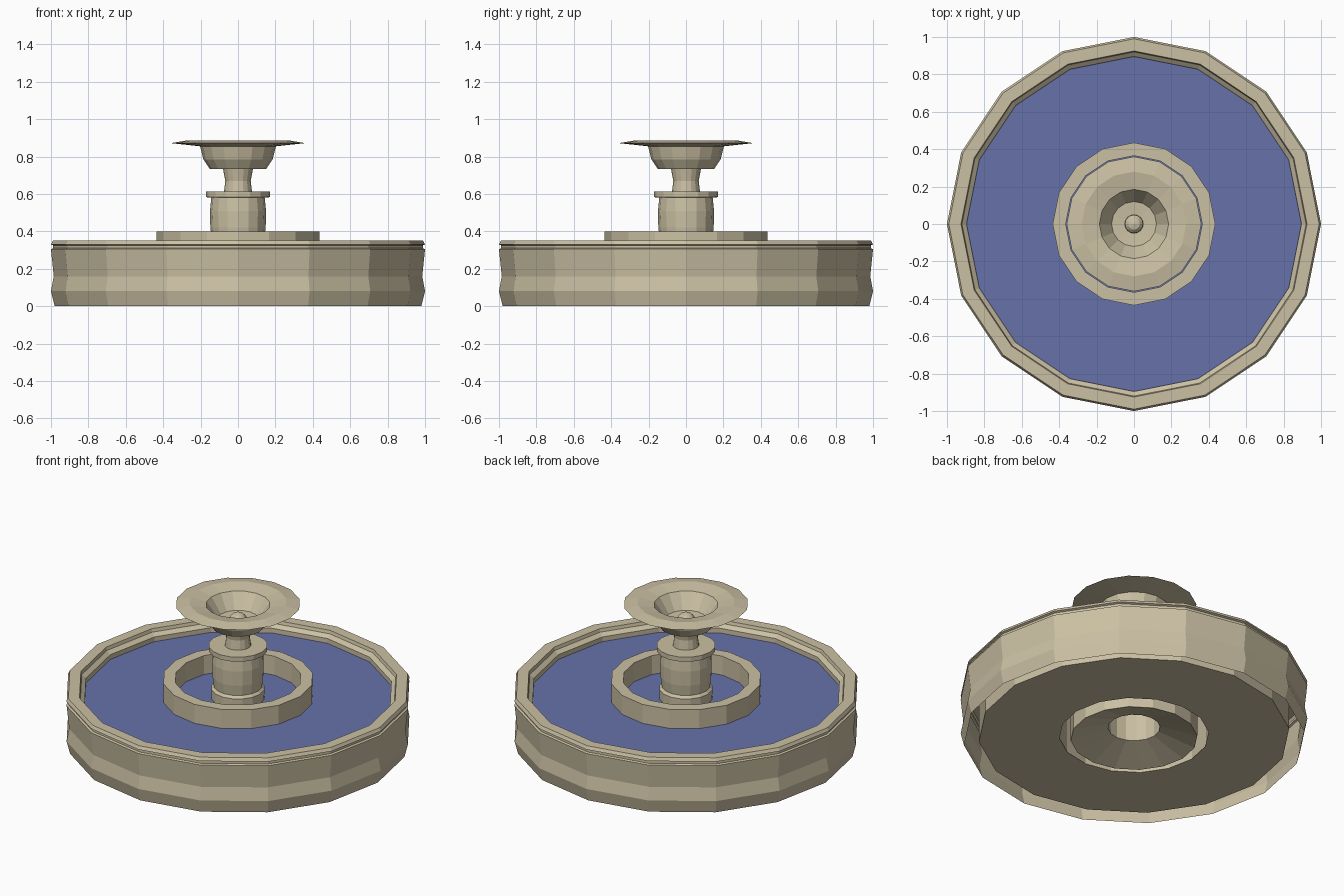
import bpy, bmesh, math

if "Cube" in bpy.data.objects:
    bpy.data.objects.remove(bpy.data.objects["Cube"])

SIDES = 16

def material(name, rgb):
    m = bpy.data.materials.new(name)
    m.diffuse_color = (*rgb, 1)
    m.use_nodes = True
    m.node_tree.nodes["Principled BSDF"].inputs["Base Color"].default_value = m.diffuse_color
    return m

stone = material("pale_stone", (0.60, 0.53, 0.37))
blue = material("water_blue", (0.135, 0.17, 0.40))

def lathe(name, profile, mat):
    """Spin (radius, z) points around z; radius 0 makes a pole."""
    bm = bmesh.new()
    rings = []
    for r, z in profile:
        if r == 0:
            rings.append([bm.verts.new((0, 0, z))] * SIDES)
        else:
            rings.append([bm.verts.new((r * math.cos(math.tau * i / SIDES),
                                        r * math.sin(math.tau * i / SIDES), z))
                          for i in range(SIDES)])
    for a, b in zip(rings, rings[1:]):
        for i in range(SIDES):
            j = (i + 1) % SIDES
            quad = list(dict.fromkeys((a[i], a[j], b[j], b[i])))
            bm.faces.new(quad)
    me = bpy.data.meshes.new(name)
    bm.to_mesh(me)
    bm.free()
    me.materials.append(mat)
    ob = bpy.data.objects.new(name, me)
    bpy.context.collection.objects.link(ob)
    return ob

# outer wall with stepped rim, inner wall and basin floor (open underneath)
lathe("basin", [(0.98, 0), (1.0, 0.08), (0.985, 0.16), (1.0, 0.305),
                (0.988, 0.31), (0.988, 0.325), (1.0, 0.33), (0.99, 0.35),
                (0.925, 0.35), (0.92, 0.33), (0.895, 0.31), (0.895, 0.02),
                (0.43, 0.02)], stone)

# inner ring wall, then the sloped floor up to the column foot
lathe("inner_ring", [(0.435, 0.02), (0.435, 0.40), (0.365, 0.40),
                     (0.365, 0.0), (0.15, 0.07)], stone)

# pedestal column with foot, collar and neck
lathe("column", [(0.15, 0.07), (0.155, 0.34), (0.14, 0.355), (0.148, 0.42),
                 (0.15, 0.51), (0.143, 0.58), (0.17, 0.583), (0.17, 0.612),
                 (0.075, 0.612), (0.068, 0.67), (0.08, 0.733)], stone)

# upper bowl with wide flared lip and a small spout knob
lathe("upper_bowl", [(0.08, 0.733), (0.15, 0.733), (0.185, 0.785),
                     (0.203, 0.855), (0.36, 0.872), (0.28, 0.885),
                     (0.185, 0.868), (0.12, 0.775), (0.05, 0.77),
                     (0.048, 0.79), (0.03, 0.808), (0, 0.815)], stone)

# water surface
lathe("water", [(0.895, 0.28), (0.43, 0.28)], blue)
lathe("ring_water", [(0.366, 0.28), (0.15, 0.28)], blue)
